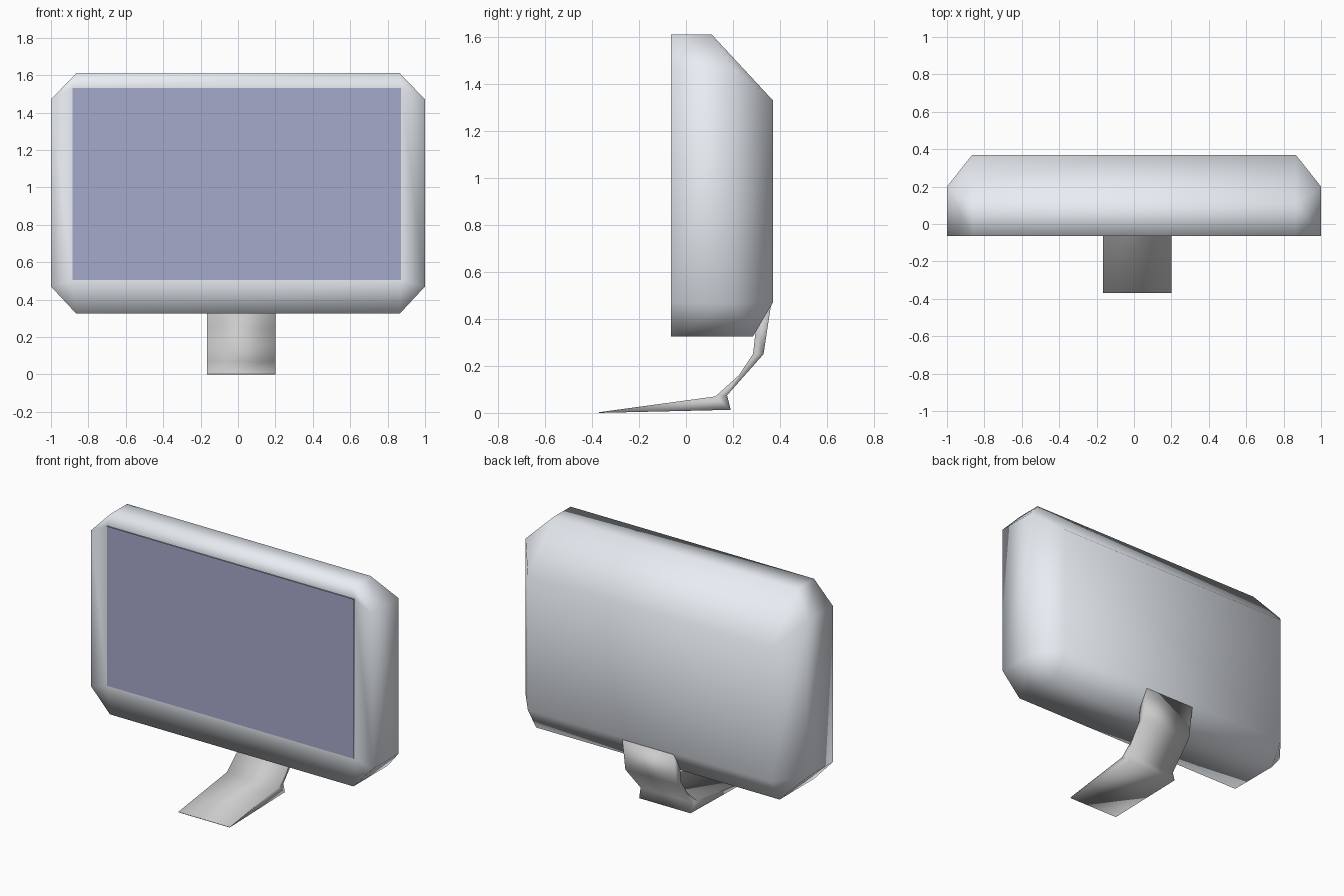
import bpy, bmesh

if "Cube" in bpy.data.objects:
    bpy.data.objects.remove(bpy.data.objects["Cube"])


def material(name, rgb):
    mat = bpy.data.materials.new(name)
    mat.diffuse_color = (*rgb, 1)
    mat.use_nodes = True
    mat.node_tree.nodes["Principled BSDF"].inputs["Base Color"].default_value = mat.diffuse_color
    return mat


def finish(bm, name, mat=None, smooth=True):
    bmesh.ops.recalc_face_normals(bm, faces=bm.faces)
    for f in bm.faces:
        f.smooth = smooth
    mesh = bpy.data.meshes.new(name)
    bm.to_mesh(mesh)
    bm.free()
    obj = bpy.data.objects.new(name, mesh)
    bpy.context.collection.objects.link(obj)
    if mat:
        mesh.materials.append(mat)
    return obj


def rectangle(bm, x0, x1, z0, z1, y):
    return [bm.verts.new((x, y, z)) for x, z in ((x0, z0), (x1, z0), (x1, z1), (x0, z1))]


def octagon(bm, y_bottom, y_side, y_top):
    """Outline with cut corners, two vertices per corner, starting bottom left."""
    b, s, t = (.865, y_bottom, .325), (1, y_side, .47), (.865, y_top, 1.61)
    u = (1, y_side, 1.47)
    order = ((-1, s), (-1, b), (1, b), (1, s), (1, u), (1, t), (-1, t), (-1, u))
    return [bm.verts.new((side * x, y, z)) for side, (x, y, z) in order]


def fan_ring(bm, oct_loop, rect):
    """Join an eight-sided loop to a four-sided one: corner triangles, edge quads."""
    for i in range(4):
        a, b, c = (oct_loop[(2 * i + k) % 8] for k in range(3))
        bm.faces.new((a, b, rect[i]))
        bm.faces.new((b, c, rect[(i + 1) % 4], rect[i]))


SCREEN = (-.885, .872, .505, 1.53)

# Monitor housing: bezel, straight sides, chamfered back
bm = bmesh.new()
opening = rectangle(bm, *SCREEN, -.064)
front = octagon(bm, -.064, -.064, -.064)
back = octagon(bm, .285, .20, .11)
rear = rectangle(bm, -.865, .865, .47, 1.33, .37)
fan_ring(bm, front, opening)
for i in range(8):
    j = (i + 1) % 8
    bm.faces.new((front[i], front[j], back[j], back[i]))
fan_ring(bm, back, rear)
bm.faces.new(rear)
bmesh.ops.recalc_face_normals(bm, faces=bm.faces)
finish(bm, "housing", material("housing_grey", (.81, .85, .9)))

# Screen panel, just proud of the bezel
bm = bmesh.new()
bm.faces.new(rectangle(bm, *SCREEN, -.068))
screen = finish(bm, "screen", material("screen_blue", (.38, .40, .60)), smooth=False)
if screen.data.polygons[0].normal.y > 0:
    screen.data.flip_normals()

# Curved foot: side profile (y, z) as matching outer and inner points
outer = [(-.37, 0), (.19, .013), (.175, .075), (.33, .25), (.362, .46)]
inner = [(-.37, .003), (.125, .07), (.225, .16), (.285, .25), (.30, .38)]
bm = bmesh.new()
sides = [[[bm.verts.new((x, y, z)) for y, z in line] for line in (outer, inner)]
         for x in (-.165, .20)]
(lo, li), (ro, ri) = sides
for i in range(4):
    bm.faces.new((lo[i], lo[i + 1], ro[i + 1], ro[i]))
    bm.faces.new((li[i], li[i + 1], ri[i + 1], ri[i]))
    for o, n in sides:
        bm.faces.new((o[i], o[i + 1], n[i + 1], n[i]))
for k in (0, -1):
    bm.faces.new((lo[k], ro[k], ri[k], li[k]))
finish(bm, "stand")
